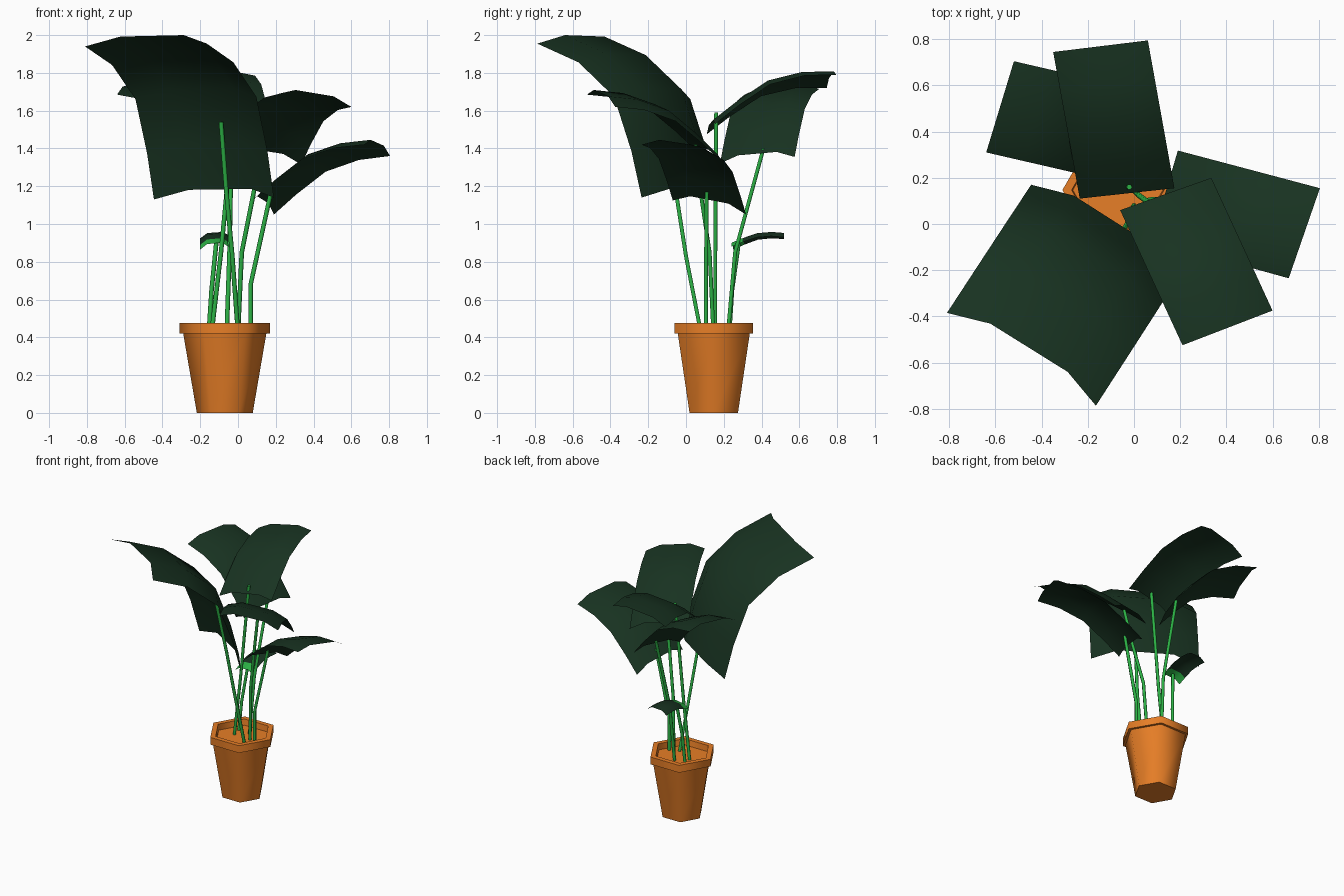
import bpy, math
from mathutils import Vector

if "Cube" in bpy.data.objects:
    bpy.data.objects.remove(bpy.data.objects["Cube"])


def material(name, rgb):
    m = bpy.data.materials.new(name)
    m.diffuse_color = (*rgb, 1)
    m.use_nodes = True
    m.node_tree.nodes["Principled BSDF"].inputs["Base Color"].default_value = m.diffuse_color
    return m


CLAY = material("clay", (0.80, 0.21, 0.02))
LEAF = material("leaf_green", (0.009, 0.032, 0.015))
STEM = material("stem_green", (0.025, 0.45, 0.06))
UP = Vector((0, 0, 1))


def add_mesh(name, verts, faces, mats, angle):
    me = bpy.data.meshes.new(name)
    me.from_pydata(verts, [], faces)
    for m in mats:
        me.materials.append(m)
    ob = bpy.data.objects.new(name, me)
    bpy.context.collection.objects.link(ob)
    bpy.ops.object.select_all(action='DESELECT')
    ob.select_set(True)
    bpy.context.view_layer.objects.active = ob
    bpy.ops.object.shade_smooth_by_angle(angle=math.radians(angle))
    return ob


# Stack of six-sided rings (x, y, z, radius), closed at both ends
def rings(name, sections, mat, n=6):
    verts, faces = [], []
    for x, y, z, r in sections:
        for i in range(n):
            a = 2 * math.pi * i / n
            verts.append((x + r * math.cos(a), y + r * math.sin(a), z))
    for k in range(len(sections) - 1):
        for i in range(n):
            j = (i + 1) % n
            faces.append((k * n + i, k * n + j, (k + 1) * n + j, (k + 1) * n + i))
    faces.append(tuple(reversed(range(n))))
    faces.append(tuple(range(len(verts) - n, len(verts))))
    return add_mesh(name, verts, faces, [mat], 65)


# Pot with rim and soil level
PROFILE = [(0.148, 0), (0.22, 0.42), (0.24, 0.42), (0.24, 0.475), (0.20, 0.475), (0.195, 0.43)]
rings("pot", [(-0.07, 0.147, z, r) for r, z in PROFILE], CLAY)

# Leaf sheets: four corners, bulged along the length and cambered across
ROWS = [(0, 0), (0.22, 0.52), (0.5, 1), (0.77, 0.7), (1, 0)]
COLS = [(0, 0), (0.24, 1), (0.76, 1), (1, 0)]


def leaf(name, base_a, base_b, tip_a, tip_b, bulge, camber, tilted=False):
    a0, b0, a1, b1 = map(Vector, (base_a, base_b, tip_a, tip_b))
    along = (a1 - a0 + b1 - b0).normalized()
    normal = (UP - along * along.z).normalized()
    arch_dir = normal if tilted else UP
    verts = []
    for t, lift in ROWS:
        for u, arch in COLS:
            p = a0.lerp(b0, u).lerp(a1.lerp(b1, u), t)
            verts.append(p + normal * (lift * bulge) + arch_dir * (arch * camber))
    faces = [(r * 4 + c, r * 4 + c + 1, r * 4 + c + 5, r * 4 + c + 4)
             for r in range(4) for c in range(3)]
    return add_mesh(name, verts, faces, [LEAF, STEM], 40)


leaf("leaf_front_left", (-0.445, 0.17, 1.13), (0.19, -0.235, 1.14),
     (-0.81, -0.385, 1.94), (-0.165, -0.787, 1.955), 0.20, 0.077, True)
leaf("leaf_front_right", (-0.06, 0.06, 1.38), (0.335, 0.2, 1.315),
     (0.21, -0.525, 1.685), (0.6, -0.375, 1.62), 0.085, 0.04)
leaf("leaf_right", (0.075, -0.07, 1.125), (0.19, 0.318, 1.05),
     (0.67, -0.235, 1.42), (0.805, 0.155, 1.36), 0.08, 0.04)
leaf("leaf_back", (-0.235, 0.11, 1.475), (0.175, 0.155, 1.53),
     (-0.35, 0.745, 1.72), (0.06, 0.795, 1.79), 0.085, 0.035)
leaf("leaf_back_left", (-0.075, 0.18, 1.32), (0.04, 0.575, 1.355),
     (-0.64, 0.31, 1.685), (-0.52, 0.705, 1.715), 0.09, 0.035)
small = leaf("leaf_small", (-0.2, 0.25, 0.865), (-0.05, 0.24, 0.88),
             (-0.2, 0.52, 0.92), (-0.04, 0.52, 0.93), 0.025, 0.025)
for f in small.data.polygons[:3]:
    f.material_index = 1


# Bent round stems
def stem(name, points):
    rings(name, [(x, y, z, 0.012) for x, y, z in points], STEM)


stem("stem_front_left", [(0, 0.08, 0.42), (-0.03, 0, 0.83), (-0.06, -0.05, 1.15), (-0.09, -0.13, 1.54)])
stem("stem_front_right", [(0, 0.145, 0.42), (0.02, 0.125, 0.85), (0.08, 0.08, 1.15), (0.13, 0.05, 1.42)])
stem("stem_right", [(0.067, 0.105, 0.42), (0.067, 0.105, 0.68), (0.175, 0.11, 1.17)])
stem("stem_back", [(-0.14, 0.155, 0.42), (-0.09, 0.155, 0.85), (-0.02, 0.16, 1.59)])
stem("stem_back_left", [(-0.06, 0.222, 0.42), (-0.045, 0.26, 0.85), (-0.035, 0.41, 1.40)])
stem("stem_small", [(-0.155, 0.23, 0.42), (-0.14, 0.245, 0.65), (-0.115, 0.28, 0.90)])
